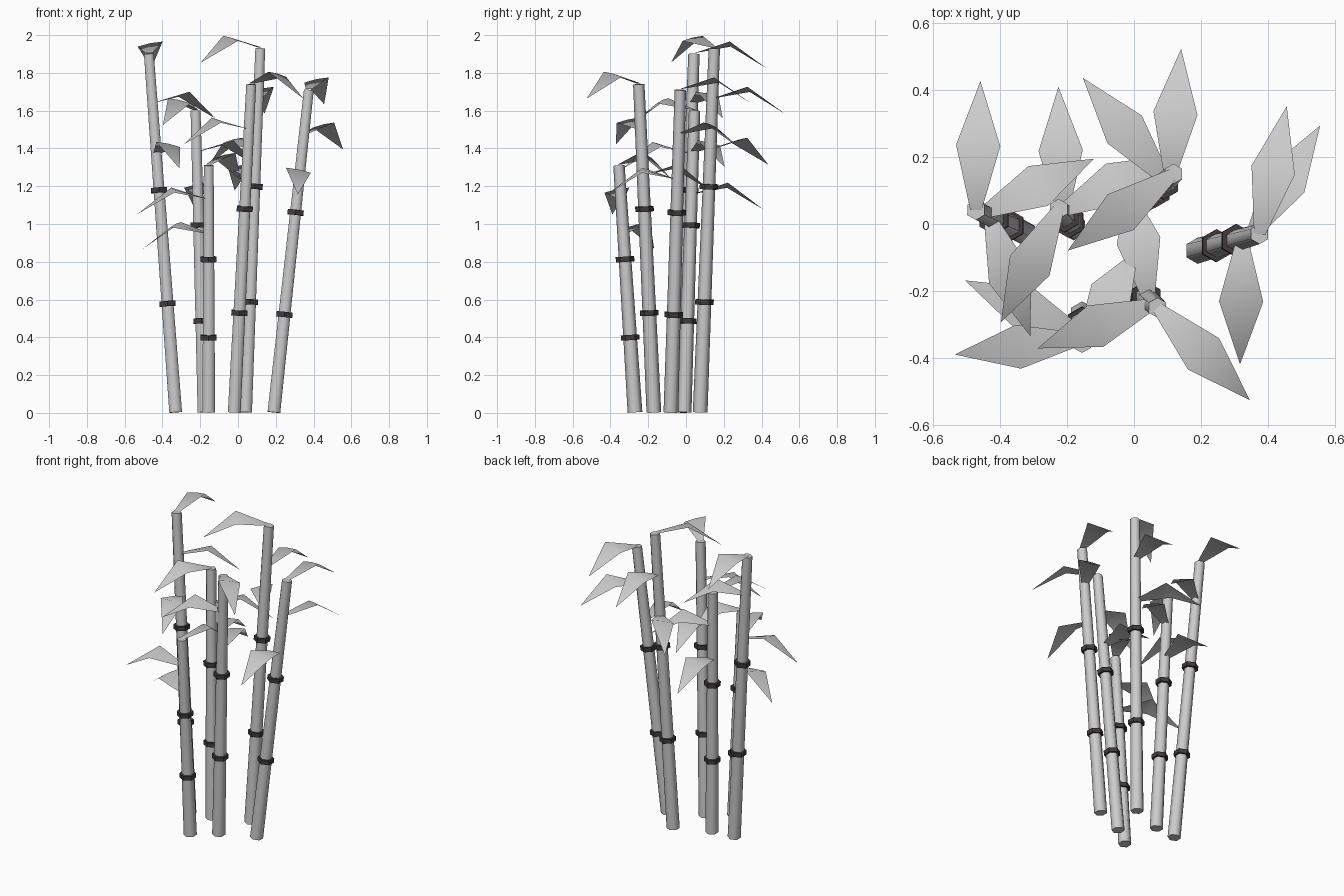
import bpy, bmesh, math
from mathutils import Vector

if "Cube" in bpy.data.objects:
    bpy.data.objects.remove(bpy.data.objects["Cube"])


def material(name, rgb):
    m = bpy.data.materials.new(name)
    m.diffuse_color = (*rgb, 1)
    m.use_nodes = True
    m.node_tree.nodes["Principled BSDF"].inputs["Base Color"].default_value = m.diffuse_color
    return m


GREY = material("light grey", (0.6, 0.6, 0.6))
DARK = material("dark brown", (0.055, 0.043, 0.043))


def finish(bm, name, mat, smooth):
    me = bpy.data.meshes.new(name)
    bm.to_mesh(me)
    bm.free()
    me.materials.append(mat)
    ob = bpy.data.objects.new(name, me)
    bpy.context.collection.objects.link(ob)
    if smooth:
        bpy.ops.object.select_all(action='DESELECT')
        ob.select_set(True)
        bpy.context.view_layer.objects.active = ob
        bpy.ops.object.shade_smooth_by_angle(angle=math.radians(65))
    return ob


def tube(name, a, b, r1, r2, mat, smooth):
    # six-sided tapered tube between two points
    bm = bmesh.new()
    axis = b - a
    bmesh.ops.create_cone(bm, cap_ends=True, segments=6, radius1=r1, radius2=r2, depth=axis.length)
    q = Vector((0, 0, 1)).rotation_difference(axis)
    for v in bm.verts:
        v.co = q @ v.co + (a + b) / 2
    finish(bm, name, mat, smooth)


def leaf(name, base, azimuth, length):
    # folded diamond blade: rises to the middle, droops to the tip, rolled a little
    t = math.radians(azimuth)
    d = Vector((math.cos(t), math.sin(t), 0))
    right = Vector((d.y, -d.x, 0))
    bm = bmesh.new()

    def vert(along, side, up):
        return bm.verts.new(base + d * along * length + right * side + Vector((0, 0, up)))

    bl, br = vert(0, -0.017, 0), vert(0, 0.017, 0)
    ml, mc, mr = vert(0.5, -0.066, 0.035), vert(0.5, 0, 0.053), vert(0.5, 0.066, 0.062)
    tip = vert(1, 0, -0.08)
    for f in ((bl, br, mc), (bl, mc, ml), (br, mr, mc), (ml, mc, tip), (mc, mr, tip)):
        bm.faces.new(f)
    finish(bm, name, GREY, True)


# stalk: foot x, y; top x, y, z; then leaves as (direction, length) from the top down
STALKS = [
    ((-0.33, -0.025), (-0.472, 0.042, 1.90), [(88, 0.385), (26, 0.37), (-71, 0.38)]),
    ((-0.18, -0.01), (-0.225, 0.045, 1.60), [(243, 0.38), (27, 0.37), (92, 0.38)]),
    ((-0.155, -0.27), (-0.155, -0.355, 1.31), [(59, 0.33), (187, 0.383), (155, 0.385)]),
    ((-0.02, -0.17), (0.07, -0.25, 1.74), [(-45, 0.39), (201, 0.37), (100, 0.36)]),
    ((0.04, 0.075), (0.118, 0.15, 1.93), [(216, 0.39), (85, 0.385), (129, 0.395)]),
    ((0.19, -0.08), (0.375, -0.03, 1.71), [(78, 0.39), (58, 0.39), (-91, 0.375)]),
]

for i, (foot, top, leaves) in enumerate(STALKS, 1):
    a, b = Vector((*foot, 0.003)), Vector(top)
    axis = (b - a).normalized()
    tube(f"stalk_{i}", a, b, 0.039, 0.03, GREY, True)
    # dark joint rings
    for k, f in enumerate((0.303, 0.62), 1):
        c = a.lerp(b, f)
        tube(f"stalk_{i}_ring_{k}", c - axis * 0.014, c + axis * 0.014, 0.049, 0.049, DARK, False)
    # three leaves down the upper part
    for k, (f, (az, ln)) in enumerate(zip((1.0, 0.86, 0.72), leaves), 1):
        leaf(f"stalk_{i}_leaf_{k}", a.lerp(b, f) + Vector((0, 0, 0.004)), az, ln)
